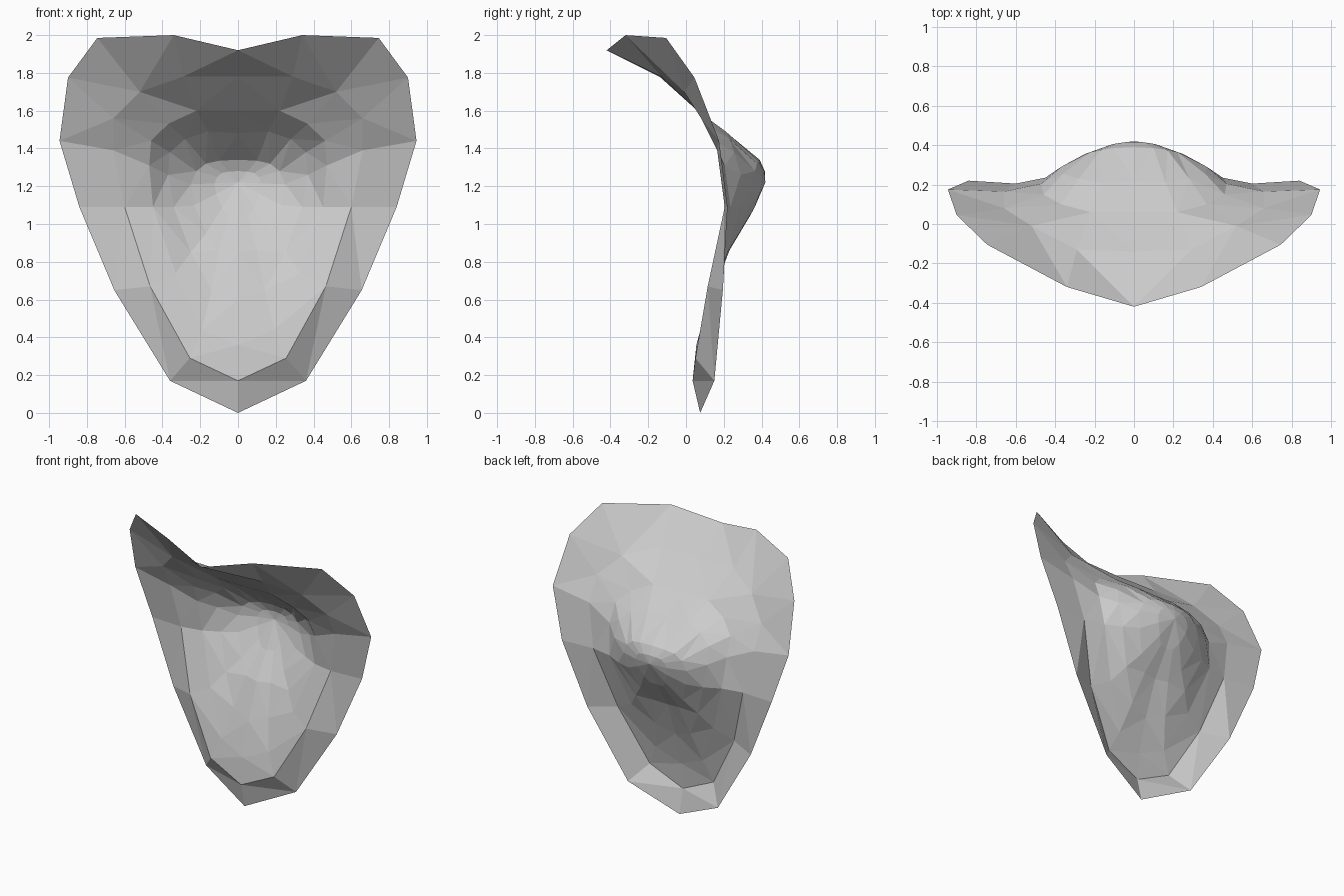
import bpy, bmesh
from mathutils import Vector

# Right half of each concentric loop, from top centre round to bottom centre
rim = [(0, -.42, 1.92), (.34, -.32, 2), (.745, -.105, 1.985), (.9, .045, 1.775), (.945, .175, 1.44),
       (.84, .22, 1.09), (.655, .195, .65), (.36, .15, .17), (0, .075, 0)]
outer = [(0, -.14, 1.78), (.29, -.13, 1.78), (.52, -.01, 1.7), (.66, .08, 1.56), (.66, .165, 1.39),
         (.6, .205, 1.09), (.465, .115, .67), (.255, .05, .29), (0, .035, .17)]
middle = [(0, .06, 1.6), (.22, .06, 1.6), (.37, .1, 1.53), (.46, .15, 1.44), (.47, .205, 1.31),
          (.45, .235, 1.09), (.33, .155, .74), (.19, .08, .44), (0, .055, .36)]
inner = [(0, .22, 1.48), (.16, .21, 1.49), (.28, .23, 1.45), (.36, .255, 1.38), (.37, .29, 1.26),
         (.34, .29, 1.09), (.25, .22, .85), (.14, .15, .65), (0, .12, .6)]
hollow = [(0, .39, 1.34), (.1, .385, 1.335), (.17, .375, 1.32), (.22, .365, 1.28), (.25, .355, 1.21),
          (.23, .335, 1.1), (.17, .28, .95), (.1, .23, .86), (0, .215, .85)]
tip = Vector((0, .42, 1.22))

# Innermost loop rounds off the bottom of the hollow
cap = [Vector(p).lerp(tip, .5) + Vector((0, .012, 0)) for p in hollow]

bm = bmesh.new()
loops = [[bm.verts.new(p) for p in ring] for ring in (rim, outer, middle, inner, hollow, cap)]
for a, b in zip(loops, loops[1:]):
    for i in range(len(a) - 1):
        bm.faces.new((a[i], b[i], b[i + 1], a[i + 1]))
centre = bm.verts.new(tip)
last = loops[-1]
for i in range(len(last) - 1):
    bm.faces.new((last[i], centre, last[i + 1]))
bmesh.ops.triangulate(bm, faces=bm.faces[:], quad_method='SHORT_EDGE')
bm.normal_update()
# Make the hollow side face the front
if sum(f.normal.y * f.calc_area() for f in bm.faces) > 0:
    bmesh.ops.reverse_faces(bm, faces=bm.faces[:])

mesh = bpy.data.meshes.new("cupped_petal")
bm.to_mesh(mesh)
bm.free()
petal = bpy.data.objects.new("cupped_petal", mesh)
bpy.context.collection.objects.link(petal)

# Mirror to the left half
mirror = petal.modifiers.new("mirror", 'MIRROR')
mirror.use_clip = True
